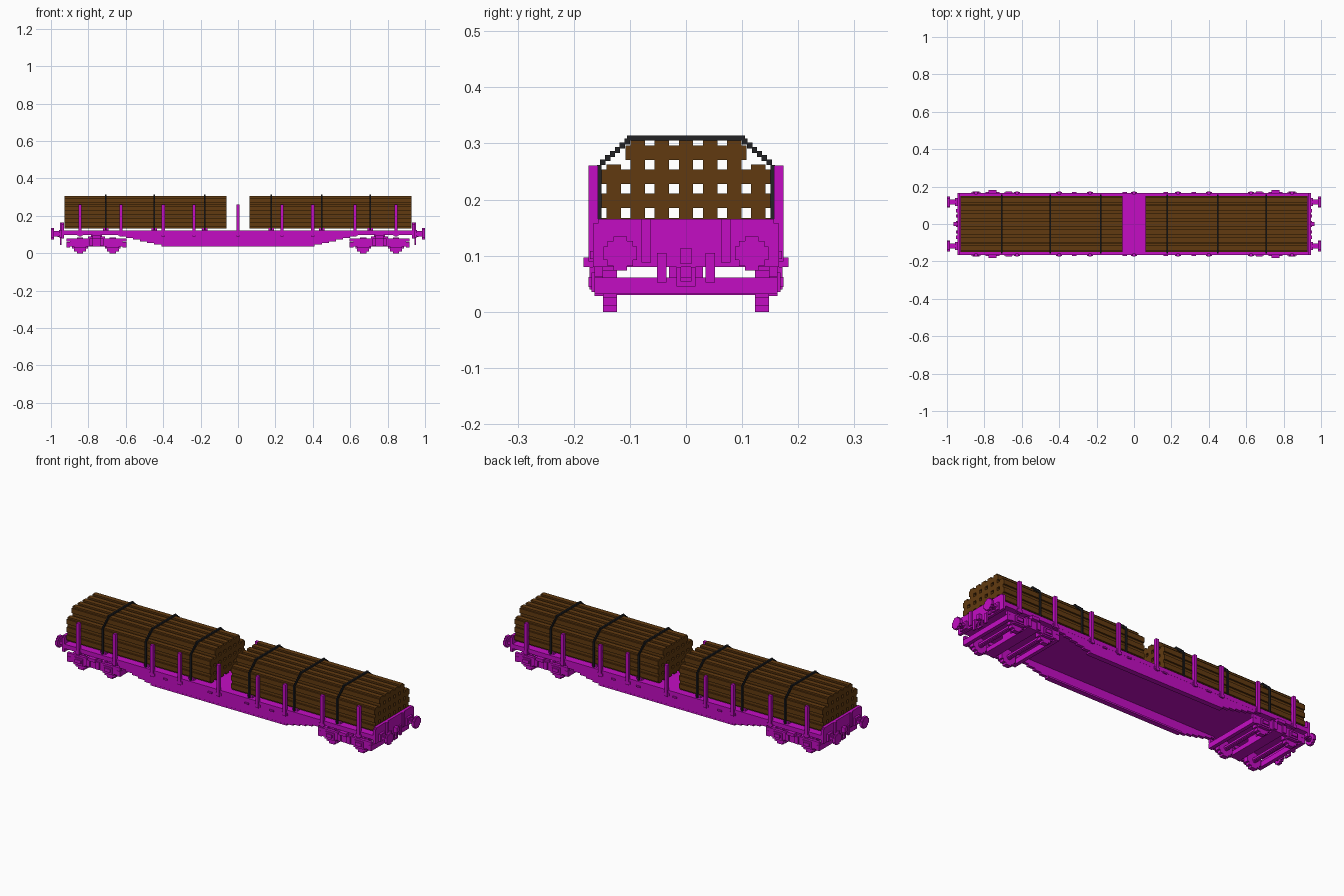
import bpy, bmesh
from mathutils import Vector

cube = bpy.data.objects.get("Cube")
if cube:
    bpy.data.objects.remove(cube, do_unlink=True)

V = 0.0087  # stair-step unit of the blocky style


def material(name, rgb):
    m = bpy.data.materials.new(name)
    m.use_nodes = True
    m.diffuse_color = (*rgb, 1)
    m.node_tree.nodes["Principled BSDF"].inputs["Base Color"].default_value = (*rgb, 1)
    return m


magenta = material("magenta paint", (0.55, 0.004, 0.55))
brown = material("brown timber", (0.12, 0.042, 0.005))
black = material("black strap", (0.016, 0.016, 0.018))


def box(bm, x0, x1, y0, y1, z0, z1):
    vs = bmesh.ops.create_cube(bm, size=1)["verts"]
    for v in vs:
        v.co = Vector(((x0 + x1) / 2 + v.co.x * (x1 - x0),
                       (y0 + y1) / 2 + v.co.y * (y1 - y0),
                       (z0 + z1) / 2 + v.co.z * (z1 - z0)))


def prism(bm, profile, a, b, axis):
    """Extrude a profile from a to b; axis x takes (y, z), axis y takes (x, z)."""
    def place(p, d):
        return (d, p[0], p[1]) if axis == "x" else (p[0], d, p[1])
    face = bm.faces.new([bm.verts.new(place(p, a)) for p in profile])
    new = bmesh.ops.extrude_face_region(bm, geom=[face])["geom"]
    shift = place((0, 0), b - a)
    bmesh.ops.translate(bm, vec=shift, verts=[g for g in new if isinstance(g, bmesh.types.BMVert)])


def stepped_disc(cx, cz, r):
    """Round outline with stair-stepped corners."""
    q = [(1, .4), (.75, .4), (.75, .75), (.4, .75), (.4, 1)]
    q += [(-x, z) for x, z in reversed(q)]
    q += [(x, -z) for x, z in reversed(q)]
    return [(cx + x * r, cz + z * r) for x, z in q]


def finish(name, bm, mat):
    bmesh.ops.recalc_face_normals(bm, faces=bm.faces)
    mesh = bpy.data.meshes.new(name)
    bm.to_mesh(mesh)
    bm.free()
    mesh.materials.append(mat)
    ob = bpy.data.objects.new(name, mesh)
    bpy.context.collection.objects.link(ob)
    return ob


# Deck
bm = bmesh.new()
box(bm, -.94, .94, -.166, .166, .099, .123)
finish("deck", bm, magenta)

# Side sills with a stepped belly at both ends
half = [(.62, .11), (.62, .09)]
steps = 6
for i in range(steps):
    x = .60 - .19 * i / (steps - 1)
    z = .09 - V * i
    half += [(x, z), (x, z - V)]
profile = half + [(-x, z) for x, z in reversed(half)]
bm = bmesh.new()
for s in (-1, 1):
    prism(bm, profile, s * .149, s * .1655, "y")
    box(bm, -.41, .41, *sorted((s * .138, s * .166)), .037, .046)
finish("side_sills", bm, magenta)

# Stakes with foot brackets
bm = bmesh.new()
for x in (-.845, -.625, -.4, -.235, 0, .235, .4, .625, .845):
    for s in (-1, 1):
        box(bm, x - V, x + V, *sorted((s * .157, s * .174)), .09, .261)
        box(bm, x - .016, x + .016, *sorted((s * .16, s * .171)), .094, .108)
finish("stakes", bm, magenta)

# Small tie hooks on the sills
bm = bmesh.new()
for x in (-.05, .17, -.32, .32):
    for s in (-1, 1):
        box(bm, x - .012, x + .012, *sorted((s * .164, s * .172)), .092, .1)
finish("tie_hooks", bm, magenta)

# End walls, posts, hoses, couplers and buffers
walls, gear, buffers = bmesh.new(), bmesh.new(), bmesh.new()
for e in (-1, 1):
    def bx(b, x0, x1, *r):
        box(b, *sorted((e * x0, e * x1)), *r)
    bx(walls, .93, .945, -.157, .157, .08, .165)
    bx(walls, .93, .945, -.166, .166, .08, .157)
    for s in (-1, 1):
        bx(walls, .945, .953, *sorted((s * .062, s * .079)), .088, .165)
        bx(gear, .945, .953, *sorted((s * .035, s * .052)), .052, .105)
        bx(gear, .945, .953, *sorted((s * .009, s * .017)), .045, .08)
        prism(buffers, stepped_disc(s * .117, .104, .03), e * .985, e, "x")
        prism(buffers, stepped_disc(s * .117, .104, .014), e * .94, e * .985, "x")
        bx(buffers, .945, .956, *sorted((s * .095, s * .139)), .084, .124)
    bx(gear, .945, .965, -.011, .011, .086, .113)
    bx(gear, .945, .953, -.017, .017, .045, .054)
finish("end_walls", walls, magenta)
finish("coupling_gear", gear, magenta)
finish("buffers", buffers, magenta)

# Bogies: side frames, beams, wheels, axle boxes
for c, side in ((-.757, "right"), (.757, "left")):
    bm = bmesh.new()
    frame = [(.16, .062), (.16, .08), (.045, .08), (.045, .09)]
    low = [(.02, .036), (.055, .036), (.055, .028), (.12, .028), (.12, .036),
           (.14, .036), (.14, .062)]
    frame = frame[::-1] + []
    right = low + frame[::-1][:2]
    right += [(.045, .08), (.045, .09)]
    outline = [(c + x, z) for x, z in right] + [(c - x, z) for x, z in reversed(right)]
    for s in (-1, 1):
        prism(bm, outline, s * .148, s * .163, "y")
        box(bm, c - .022, c + .022, *sorted((s * .14, s * .183)), .08, .097)
        for k in (-.028, .028):
            box(bm, c + k - .01, c + k + .01, *sorted((s * .16, s * .172)), .04, .08)
    for k in (-.15, .15):
        box(bm, c + k - .01, c + k + .01, -.163, .163, .032, .061)
    box(bm, c - .03, c + .03, -.15, .15, .036, .06)
    box(bm, c - .03, c + .03, -.03, .03, .06, .1)
    finish(side + "_bogie_frame", bm, magenta)
    bm = bmesh.new()
    for k in (-.088, .088):
        prism(bm, stepped_disc(c + k, .042, .012), -.13, .13, "y")
        for s in (-1, 1):
            prism(bm, stepped_disc(c + k, .042, .042), s * .123, s * .148, "y")
            box(bm, c + k - .018, c + k + .018, *sorted((s * .16, s * .174)), .044, .062)
            box(bm, c + k - .026, c + k + .026, *sorted((s * .16, s * .168)), .035, .07)
    finish(side + "_wheelsets", bm, magenta)

# Timber stacks, bunks and straps
P = 5 * V * .99
for e, side in ((-1, "right"), (1, "left")):
    x0, x1 = sorted((e * .062, e * .928))
    bm = bmesh.new()
    h, n = P / 2, P * .3
    q = [(h, n), (n, n), (n, h)]
    q += [(-y, z) for y, z in reversed(q)]
    q += [(y, -z) for y, z in reversed(q)]
    for row in range(4):
        reach = 2 if row == 3 else 3
        for col in range(-reach, reach + 1):
            cy, cz = col * P, .133 + P * (row + .5)
            prism(bm, [(cy + y, cz + z) for y, z in q], x0, x1, "x")
    finish(side + "_log_stack", bm, brown)

    bunks, straps = bmesh.new(), bmesh.new()
    for x in (.177, .448, .708):
        a, b = e * x - V / 2, e * x + V / 2
        box(bunks, e * x - .015, e * x + .015, -.15, .15, .123, .134)
        box(straps, a, b, -.105, .105, .305, .314)
        for s in (-1, 1):
            box(straps, a, b, *sorted((s * .1505, s * .159)), .122, .262)
            for i in range(6):
                y, z = .1 + V * i, .3 - V * i * .85
                box(straps, a, b, *sorted((s * y, s * (y + V * 1.1))), z - V * .2, z + V)
    finish(side + "_bunks", bunks, magenta)
    finish(side + "_straps", straps, black)
